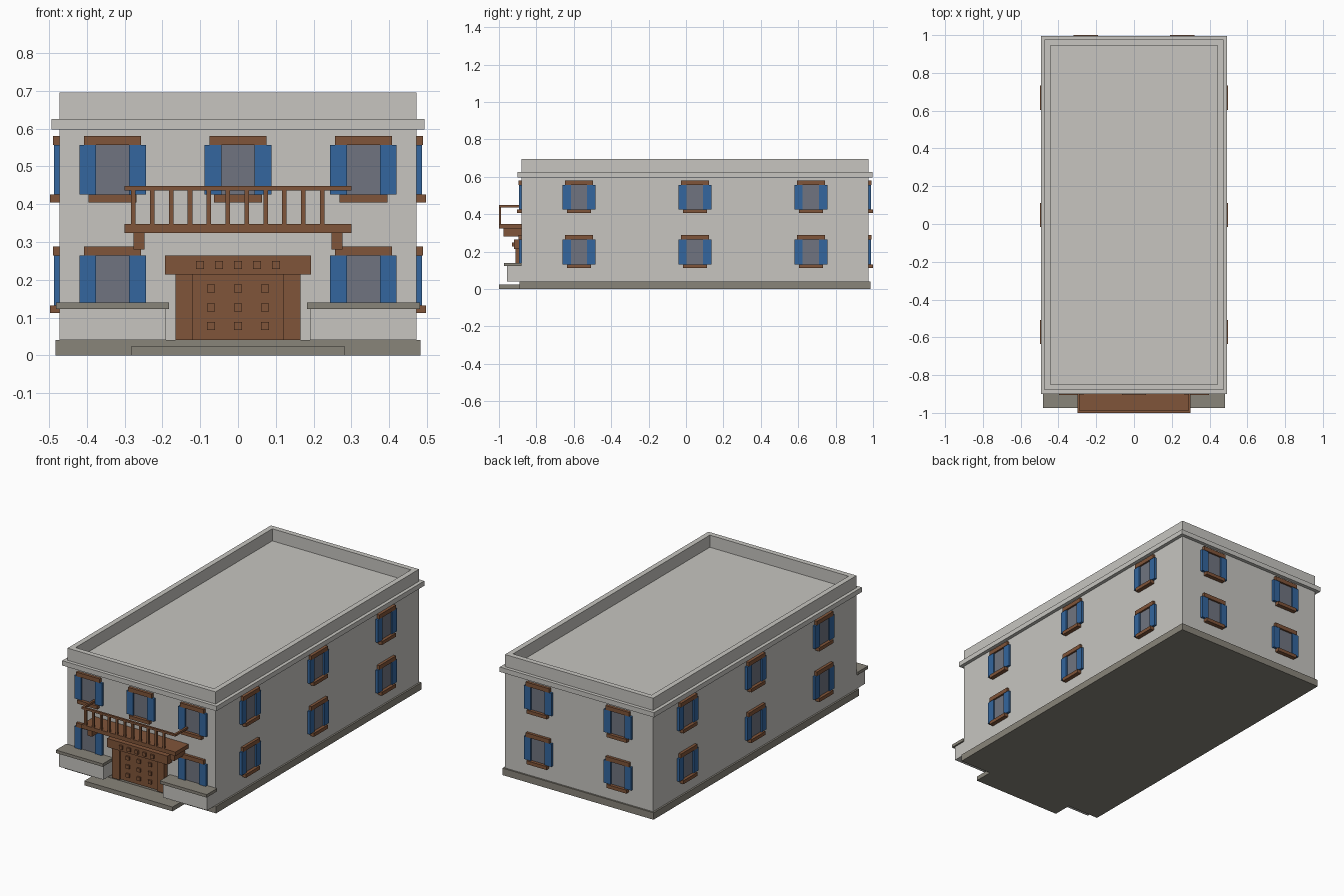
import bpy, bmesh
from mathutils import Matrix, Vector
from math import pi

if "Cube" in bpy.data.objects:
    bpy.data.objects.remove(bpy.data.objects["Cube"])


def mat(name, rgb):
    m = bpy.data.materials.new(name)
    m.diffuse_color = (*rgb, 1)
    m.use_nodes = True
    m.node_tree.nodes["Principled BSDF"].inputs["Base Color"].default_value = m.diffuse_color
    return m


STONE = mat("pale_stone", (0.57, 0.56, 0.53))
GREY = mat("dark_stone", (0.25, 0.233, 0.195))
WOOD = mat("brown_wood", (0.216, 0.089, 0.041))
BLUE = mat("blue_shutter", (0.033, 0.133, 0.342))
GLASS = mat("grey_glass", (0.162, 0.175, 0.216))


def boxes(name, material, items, matrix=Matrix()):
    """One object from boxes given as (x0, x1, y0, y1, z0, z1)."""
    bm = bmesh.new()
    for x0, x1, y0, y1, z0, z1 in items:
        m = Matrix.Translation(((x0 + x1) / 2, (y0 + y1) / 2, (z0 + z1) / 2)) \
            @ Matrix.Diagonal((x1 - x0, y1 - y0, z1 - z0, 1))
        bmesh.ops.create_cube(bm, size=1, matrix=m)
    me = bpy.data.meshes.new(name)
    bm.to_mesh(me)
    bm.free()
    me.materials.append(material)
    ob = bpy.data.objects.new(name, me)
    ob.matrix_world = matrix
    bpy.context.collection.objects.link(ob)
    return ob


W, F, B = 0.473, -0.88, 0.976      # wall half width, front, back
CY = (F + B) / 2

# Main body
boxes("base", GREY, [(-W - .01, W + .01, F - .01, B + .01, 0, .04)])
boxes("walls", STONE, [(-W, W, F, B, .04, .597)])
boxes("cornice", STONE, [(-W - .02, W + .02, F - .02, B + .02, .597, .625)])
T = 0.03
boxes("parapet", STONE, [
    (-W, W, F, F + T, .625, .695), (-W, W, B - T, B, .625, .695),
    (-W, -W + T, F + T, B - T, .625, .695), (W - T, W, F + T, B - T, .625, .695)])


# Windows, modelled facing -y with the wall at y = 0
def window(side, x, y, z, angle):
    m = Matrix.Translation((x, y, z)) @ Matrix.Rotation(angle, 4, 'Z')
    n = side + "_window_"
    boxes(n + "pane", GLASS, [(-.044, .044, -.006, 0, -.066, .066)], m)
    boxes(n + "shutters", BLUE, [(-.088, -.044, -.014, 0, -.066, .066),
                                 (.044, .088, -.014, 0, -.066, .066)], m)
    boxes(n + "lintel", WOOD, [(-.075, .075, -.016, 0, .066, .09)], m)
    boxes(n + "sill", WOOD, [(-.064, .064, -.024, 0, -.086, -.066)], m)


for z in (.198, .491):
    for x in (-.332, 0, .332):
        if x or z > .3:            # the door takes the lower centre place
            window("front", x, F, z, 0)
    for x in (-.255, .255):
        window("back", x, B, z, pi)
    for dy in (-.62, 0, .62):
        window("right", W, CY + dy, z, pi / 2)
        window("left", -W, CY + dy, z, -pi / 2)

# Step and low porch walls with caps
boxes("front_step", GREY, [(-.282, .282, -1, F - .01, 0, .025)])
for s, n in ((-1, "left"), (1, "right")):
    a, b = sorted((s * .19, s * W))
    boxes(n + "_porch_wall", STONE, [(a, b, -.957, F, .04, .123)])
    a, b = sorted((s * .182, s * .482))
    boxes(n + "_porch_cap", GREY, [(a, b, -.974, F, .123, .14)])

# Door with posts, header and square studs
boxes("door", WOOD, [(-.12, .12, F - .02, F, .04, .214)])
boxes("door_posts", WOOD, [(-.166, -.12, F - .032, F, .04, .214),
                           (.12, .166, F - .032, F, .04, .214)])
boxes("door_header", WOOD, [(-.193, .193, F - .04, F, .214, .264)])
R = 0.0105
boxes("door_studs", WOOD, [(x - R, x + R, F - .03, F - .02, z - R, z + R)
                           for x in (-.071, 0, .071) for z in (.077, .127, .177)])
boxes("header_studs", WOOD, [(i * .05 - R, i * .05 + R, F - .05, F - .04, .239 - R, .239 + R)
                             for i in range(-2, 3)])

# Balcony with brackets and railing
boxes("balcony_floor", WOOD, [(-.3, .3, -1, F, .324, .347)])
boxes("balcony_brackets", WOOD, [(-.277, -.248, -.977, F, .28, .324),
                                 (.248, .277, -.977, F, .28, .324)])
boxes("balcony_rail", WOOD, [(-.3, .3, -1, -.988, .436, .448),
                             (-.3, -.288, -.988, F, .436, .448),
                             (.288, .3, -.988, F, .436, .448)])
boxes("balusters", WOOD, [(-.283 + i * .05, -.271 + i * .05, -1, -.988, .347, .436)
                          for i in range(11)])
